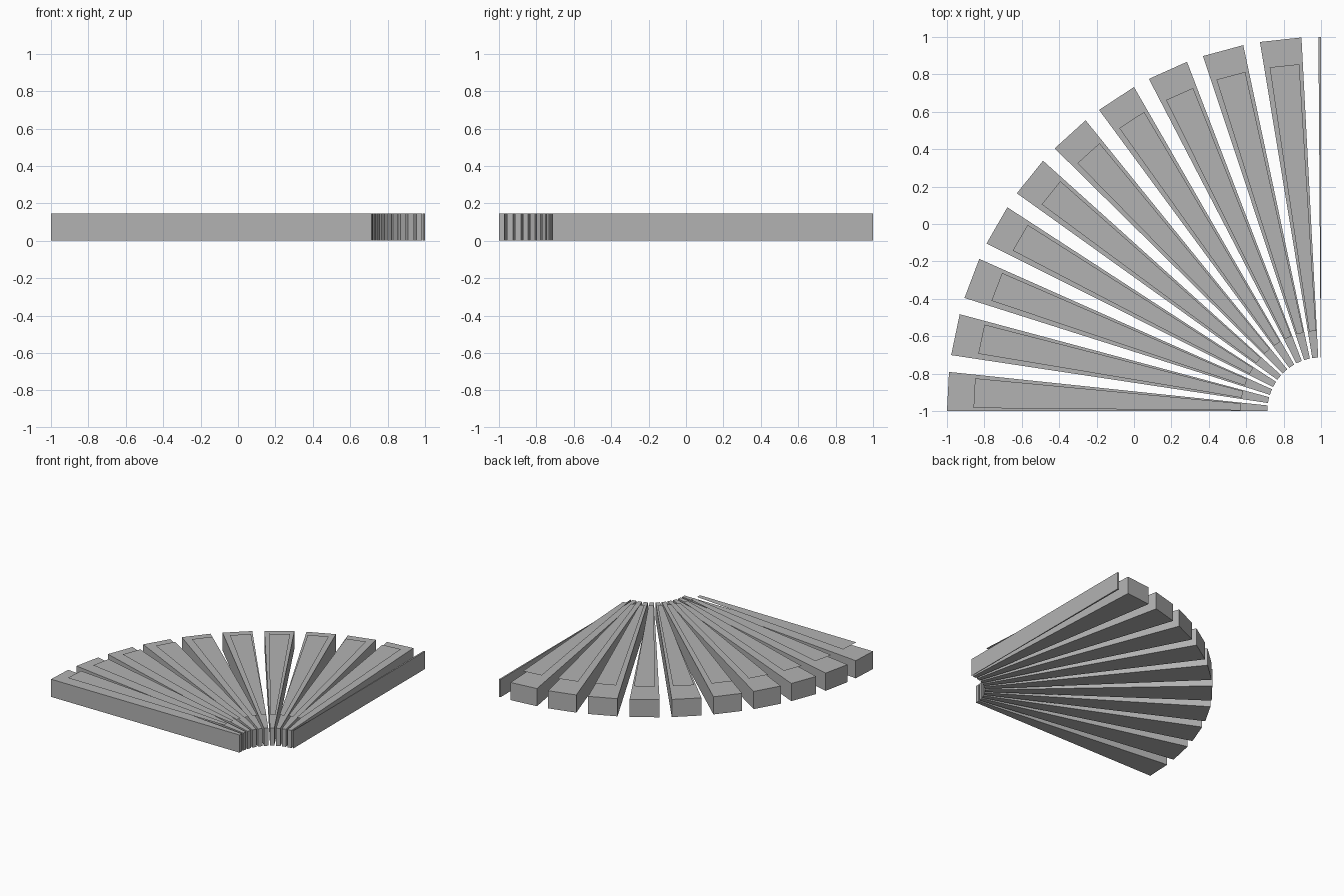
import bpy
from math import cos, sin, radians

cube = bpy.data.objects.get("Cube")
if cube:
    bpy.data.objects.remove(cube, do_unlink=True)

PIVOT_X, PIVOT_Y = 1.0, -1.0
HEIGHT = 0.145
PANEL_Z = HEIGHT + 0.042
STEP = 9
COUNT = 11

grey = bpy.data.materials.new("plain grey")
grey.use_nodes = True
tone = (0.45, 0.45, 0.45, 1)
grey.diffuse_color = tone
grey.node_tree.nodes["Principled BSDF"].inputs["Base Color"].default_value = tone


def wedge_outline(start, end, inner, outer):
    """Counter-clockwise corners of a straight-ended wedge around the pivot."""
    corners = [(inner, start), (inner, end), (outer, end), (outer, start)]
    return [(PIVOT_X - r * cos(radians(a)), PIVOT_Y + r * sin(radians(a)))
            for r, a in corners]


def add_part(name, verts, faces):
    mesh = bpy.data.meshes.new(name)
    mesh.from_pydata(verts, [], faces)
    mesh.materials.append(grey)
    obj = bpy.data.objects.new(name, mesh)
    bpy.context.collection.objects.link(obj)


def add_block(name, outline):
    n = len(outline)
    verts = [(x, y, z) for z in (0, HEIGHT) for x, y in outline]
    sides = [(i, (i + 1) % n, (i + 1) % n + n, i + n) for i in range(n)]
    add_part(name, verts, [tuple(reversed(range(n))), tuple(range(n, 2 * n))] + sides)


def add_sheet(name, outline):
    add_part(name, [(x, y, PANEL_Z) for x, y in outline], [tuple(range(len(outline)))])


# Fan of wedge blocks, trimmed to the quarter circle at both ends
for i in range(COUNT):
    base = i * STEP
    start, end = max(base - 0.4, 0), min(base + 6, 90)
    # corners run inner-start, inner-end, outer-end, outer-start; reverse for upward normals
    add_block(f"wedge_block_{i + 1}", wedge_outline(start, end, 0.287, 2.0)[::-1])
    # Thin top sheet just above each full block
    if i < COUNT - 1:
        add_sheet(f"top_panel_{i + 1}",
                  wedge_outline(base + 0.5, base + 5.4, 0.43, 1.858)[::-1])
